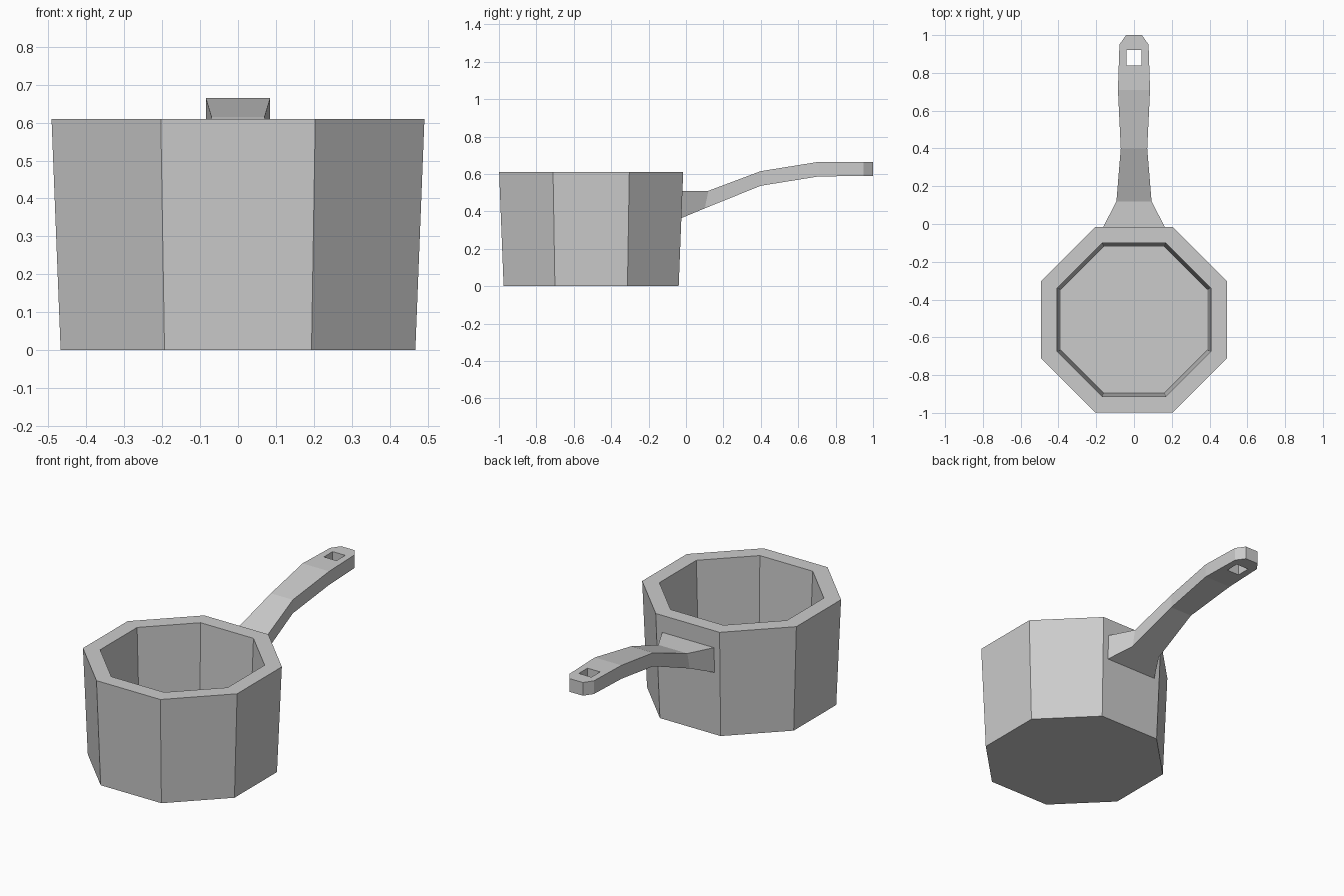
import bpy, bmesh
from math import cos, sin, pi

cube = bpy.data.objects.get("Cube")
if cube:
    bpy.data.objects.remove(cube, do_unlink=True)

metal = bpy.data.materials.new("grey metal")
metal.use_nodes = True
GREY = (0.6, 0.6, 0.6, 1)
metal.diffuse_color = GREY
metal.node_tree.nodes["Principled BSDF"].inputs["Base Color"].default_value = GREY


def loft(name, rings):
    """Skin a list of matching closed rings and cap both ends."""
    bm = bmesh.new()
    loops = [[bm.verts.new(p) for p in ring] for ring in rings]
    for a, b in zip(loops, loops[1:]):
        n = len(a)
        for i in range(n):
            j = (i + 1) % n
            bm.faces.new((a[i], a[j], b[j], b[i]))
    bm.faces.new(loops[0][::-1])
    bm.faces.new(loops[-1])
    bmesh.ops.recalc_face_normals(bm, faces=bm.faces)
    mesh = bpy.data.meshes.new(name)
    bm.to_mesh(mesh)
    bm.free()
    obj = bpy.data.objects.new(name, mesh)
    mesh.materials.append(metal)
    bpy.context.collection.objects.link(obj)
    return obj


# Pot: octagon rings up the outside, over the rim and down to the floor
SIDES, POT_Y = 8, -0.507


def octagon(apothem, z):
    r = apothem / cos(pi / SIDES)
    angles = [(i + 0.5) * 2 * pi / SIDES for i in range(SIDES)]
    return [(r * cos(a), POT_Y + r * sin(a), z) for a in angles]


pot_profile = [(0.468, 0), (0.492, 0.61), (0.407, 0.61), (0.388, 0.09)]
loft("pot", [octagon(a, z) for a, z in pot_profile])

# Handle: y at top, y at bottom, half width, top z, bottom z
sections = [
    (-0.025, -0.03, 0.168, 0.51, 0.362),
    (0.12, 0.10, 0.093, 0.51, 0.416),
    (0.40, 0.40, 0.07, 0.615, 0.537),
    (0.71, 0.71, 0.085, 0.665, 0.587),
    (0.95, 0.95, 0.077, 0.665, 0.589),
    (1.0, 1.0, 0.042, 0.665, 0.589),
]
handle = loft("handle", [
    [(-w, yt, t), (w, yt, t), (w, yb, b), (-w, yb, b)]
    for yt, yb, w, t, b in sections])

# Hanging hole cut through the handle tip
cutter = loft("hole_cutter", [
    [(-0.04, 0.84, z), (0.04, 0.84, z), (0.04, 0.92, z), (-0.04, 0.92, z)]
    for z in (0.5, 0.75)])
cutter.hide_render = True
cut = handle.modifiers.new("hanging hole", 'BOOLEAN')
cut.operation = 'DIFFERENCE'
cut.solver = 'EXACT'
cut.object = cutter
bpy.context.view_layer.objects.active = handle
bpy.ops.object.modifier_apply(modifier=cut.name)
bpy.data.objects.remove(cutter, do_unlink=True)
